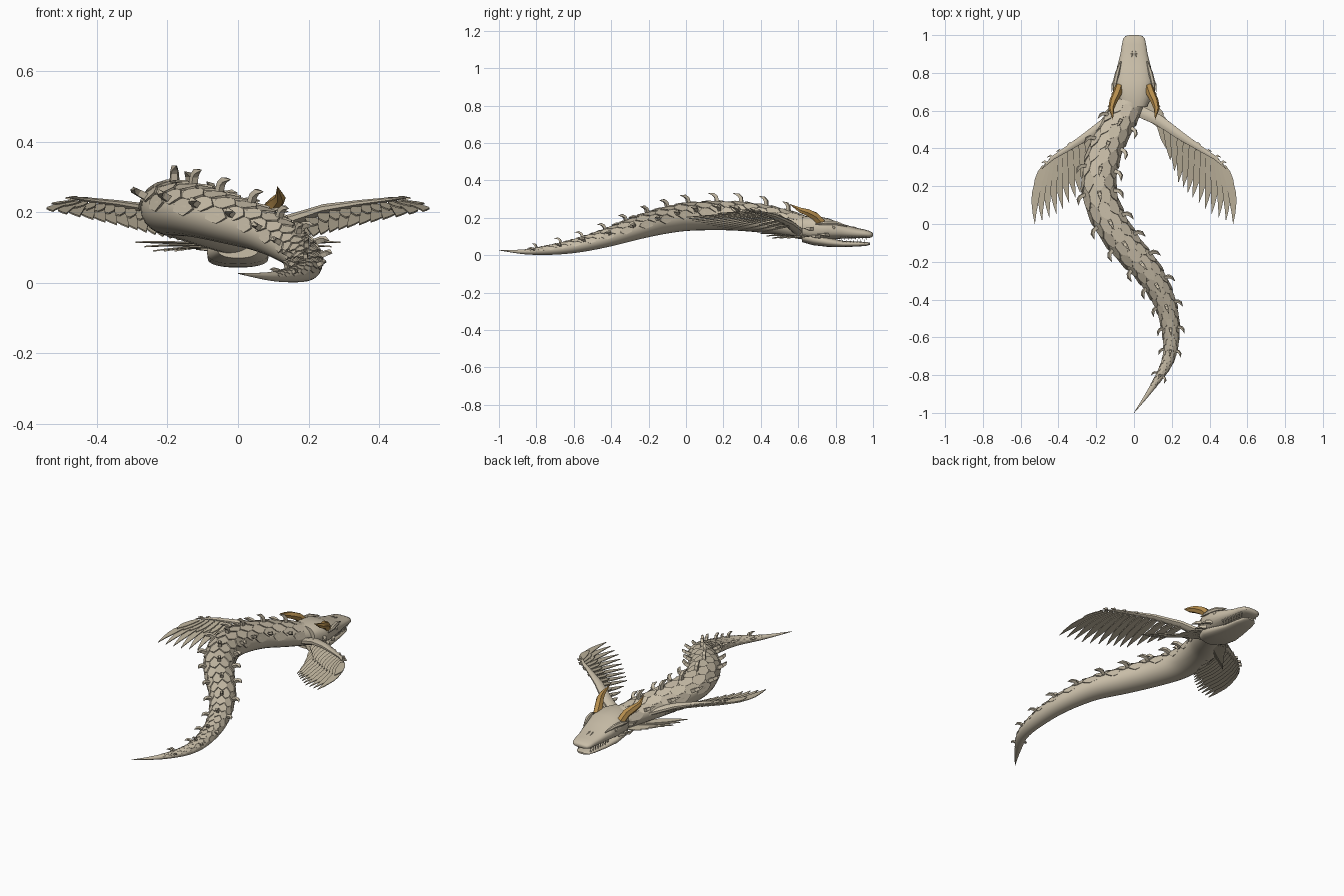
import bpy, bmesh, math
from mathutils import Vector

cube = bpy.data.objects.get("Cube")
if cube:
    bpy.data.objects.remove(cube, do_unlink=True)


def material(name, rgb):
    m = bpy.data.materials.new(name)
    m.use_nodes = True
    m.diffuse_color = (*rgb, 1)
    m.node_tree.nodes["Principled BSDF"].inputs["Base Color"].default_value = (*rgb, 1)
    return m


HIDE = material("pale hide", (.58, .51, .39))
PLUME = material("feather tan", (.53, .465, .345))
GOLD = material("horn gold", (.47, .27, .075))
IVORY = material("tooth ivory", (.66, .6, .47))
Z = Vector((0, 0, 1))
X = Vector((1, 0, 0))


def loft(bm, rings):
    """Skin a list of rings and cap both ends."""
    vs = [[bm.verts.new(p) for p in ring] for ring in rings]
    n = len(vs[0])
    for a, b in zip(vs, vs[1:]):
        for i in range(n):
            j = (i + 1) % n
            bm.faces.new((a[i], a[j], b[j], b[i]))
    bm.faces.new(vs[0])
    bm.faces.new(vs[-1])


def tube(bm, pts, radii, n, ref, flat=1):
    """Sweep a round or flattened section along points."""
    pts = [Vector(p) for p in pts]
    rings = []
    for k, (p, r) in enumerate(zip(pts, radii)):
        t = pts[min(k + 1, len(pts) - 1)] - pts[max(k - 1, 0)]
        u = t.cross(ref).normalized()
        v = u.cross(t).normalized() * flat
        angles = [math.tau * (i + .5) / n for i in range(n)]
        rings.append([p + (u * math.cos(a) + v * math.sin(a)) * r for a in angles])
    loft(bm, rings)


def finish(bm, name, mat, smooth=False):
    bmesh.ops.recalc_face_normals(bm, faces=bm.faces)
    mesh = bpy.data.meshes.new(name)
    bm.to_mesh(mesh)
    bm.free()
    mesh.materials.append(mat)
    ob = bpy.data.objects.new(name, mesh)
    bpy.context.collection.objects.link(ob)
    if smooth:
        bpy.ops.object.select_all(action="DESELECT")
        ob.select_set(True)
        bpy.context.view_layer.objects.active = ob
        bpy.ops.object.shade_smooth_by_angle(angle=math.radians(40))


# Spine path from neck to tail: x, y, z, radius
SPINE = [Vector(p) for p in (
    (0, .68, .135, .07), (-.07, .55, .165, .081), (-.14, .42, .192, .087),
    (-.18, .28, .207, .09), (-.18, .15, .21, .09), (-.12, 0, .203, .087),
    (-.03, -.13, .18, .081), (.08, -.26, .145, .072), (.165, -.42, .093, .058),
    (.195, -.58, .052, .045), (.18, -.72, .029, .032), (.1, -.86, .018, .016),
    (0, -1, .026, .001))]


def at(t):
    i = max(0, min(int(t), len(SPINE) - 2))
    f = t - i
    p0, p1, p2, p3 = [SPINE[max(0, min(i + k, len(SPINE) - 1))] for k in (-1, 0, 1, 2)]
    return (p1 * 2 + (p2 - p0) * f + (p0 * 2 - p1 * 5 + p2 * 4 - p3) * f ** 2
            + (p1 * 3 - p0 - p2 * 3 + p3) * f ** 3) / 2


def speed(t):
    return (at(t + .01) - at(t)).to_3d().length * 100


def frame(t):
    p = at(t)
    d = at(min(t + .02, 12)) - at(max(t - .02, 0))
    d = d.to_3d().normalized()
    side = d.cross(Z).normalized()
    return p.to_3d(), p.w, d, side, side.cross(d)


def surf(t, a, off=0):
    p, r, d, side, up = frame(t)
    return p + side * math.sin(a) * (r + off) + up * math.cos(a) * (r * .85 + off)


# Body
bm = bmesh.new()
loft(bm, [[surf(k / 6, math.tau * i / 24) for i in range(24)] for k in range(73)])
finish(bm, "body", HIDE, True)

# Broad, thin overlapping scales over the back and flanks
bm = bmesh.new()
OUTLINE = ((-.5, -.4, 0), (-.5, 0, .3), (-.5, .4, 0), (.2, .54, .6), (.5, .3, .9),
           (.75, 0, 1), (.5, -.3, .9), (.2, -.54, .6))
WIDE = math.radians(37)
t, row = .72, 0
while at(t).w > .016:
    r = at(t).w
    dt = .8 * r / speed(t)
    for k in range(-2, 4 - row % 2 - 1):
        a = (k + .5 * (row % 2)) * WIDE
        loft(bm, [[surf(t + u * dt, a + w * WIDE, (.085 * h - sink) * r)
                   for u, w, h in OUTLINE] for sink in (.1, 0)])
    t += dt
    row += 1
finish(bm, "body_scales", HIDE)

# Three rows of hooked spines, evenly spaced
bm = bmesh.new()
t = 1.1
while at(t).w > .02:
    p, r, d, side, up = frame(t)
    size = .4 + .6 * r / .09
    for a in (-1.1, 0, 1.1):
        n = (side * math.sin(a) + up * math.cos(a)).normalized()
        base = surf(t, a, -.005)
        pts = [base + (n * h + d * b) * size
               for h, b in ((0, 0), (.03, .006), (.044, .02), (.05, .05))]
        tube(bm, pts, [w * size for w in (.014, .013, .011, .001)], 4, d.cross(n))
    t += .135 / speed(t)
finish(bm, "back_spines", HIDE)


# Head: sections as y, half width, bottom, top
def head_part(name, sections):
    bm = bmesh.new()
    rings = []
    for y, w, low, high in sections:
        ring = []
        for i in range(24):
            c, s = math.cos(math.tau * i / 24), math.sin(math.tau * i / 24)
            ring.append((w * math.copysign(abs(c) ** .8, c), y,
                         (low + high) / 2 + (high - low) / 2 * math.copysign(abs(s) ** .8, s)))
        rings.append(ring)
    loft(bm, rings)
    finish(bm, name, HIDE, True)


head_part("skull", ((.62, .07, .09, .205), (.68, .098, .075, .212), (.76, .104, .083, .197),
                    (.83, .09, .088, .17), (.9, .072, .09, .148), (.95, .064, .092, .138),
                    (.98, .058, .092, .13), (.995, .046, .097, .122), (1, .024, .104, .116)))
head_part("lower_jaw", ((.62, .06, .07, .13), (.68, .088, .053, .12), (.76, .086, .044, .095),
                        (.84, .068, .043, .076), (.92, .054, .046, .073), (.965, .043, .05, .07),
                        (.985, .022, .056, .066)))

# Teeth, horns, brows, cheek spikes, eyes and nostrils on both sides
teeth, horns, ridges = bmesh.new(), bmesh.new(), bmesh.new()
for s in (1, -1):
    for k in range(8):
        y = .83 + .019 * k
        x = s * (.07 - .003 * k)
        tube(teeth, ((x, y, .1), (x * .95, y, .082)), (.005, .001), 4, X)
        tube(teeth, ((x * .82, y - .01, .066), (x * .82, y - .01, .083)), (.004, .001), 4, X)
    tube(horns, ((s * .078, .725, .172), (s * .09, .69, .208), (s * .11, .65, .228),
                 (s * .12, .61, .241), (s * .112, .555, .272)),
         (.024, .024, .021, .015, .001), 6, X)
    tube(ridges, ((s * .07, .86, .155), (s * .088, .8, .172), (s * .1, .75, .172),
                  (s * .11, .69, .165)), (.004, .012, .013, .002), 6, X)
    for y, z in ((.76, .11), (.71, .1), (.68, .14)):
        tube(ridges, ((s * .085, y, z), (s * .112, y - .02, z), (s * .118, y - .06, z + .005)),
             (.014, .01, .001), 4, Z)
    # Hooded eye and nostril rim
    tube(ridges, ((s * .08, .79, .148), (s * .096, .79, .15), (s * .1, .79, .15)),
         (.011, .01, .004), 8, Z)
    tube(ridges, ((s * .01, .88, .152), (s * .01, .9, .148), (s * .012, .92, .142)),
         (.002, .005, .002), 6, X)
finish(teeth, "teeth", IVORY)
finish(horns, "horns", GOLD, True)
finish(ridges, "brows_and_cheek_spikes", HIDE)


def along(path, f):
    f = min(f, .9999) * (len(path) - 1)
    return path[int(f)].lerp(path[int(f) + 1], f % 1)


# Wings: tapered arm, long flight feathers, coverts and a lower shoulder fan
ARM = [Vector(p) for p in ((0, .61, .12), (.13, .55, .17), (.25, .465, .21),
                           (.35, .4, .226), (.43, .35, .236), (.49, .29, .243))]
TIPS = [Vector(p) for p in ((.17, .4, .122), (.235, .22, .137), (.31, .14, .157),
                            (.41, .05, .18), (.525, 0, .203))]
FAN = [Vector(p) for p in ((.14, .62, .095), (.18, .54, .09), (.24, .46, .09), (.29, .4, .115))]
BLADE = ((0, .6), (.25, .95), (.5, 1), (.65, .9), (.85, .45), (1, .03))


def feather(bm, root, mid, tip, half, roll, s):
    rings = []
    for u, w in BLADE:
        p = root * (1 - u) ** 2 + mid * (2 * u * (1 - u)) + tip * u ** 2
        d = (mid - root) * (1 - u) + (tip - mid) * u
        side = (d.cross(Z).normalized() + Z * roll) * half * w
        th = Z * .002
        ring = (p + side + th, p - side + th, p - side - th, p + side - th)
        rings.append([(q.x * s, q.y, q.z) for q in ring])
    loft(bm, rings)


for s, label in ((1, "left"), (-1, "right")):
    arm, feathers, coverts, fan = [bmesh.new() for _ in range(4)]
    tube(arm, [(p.x * s, p.y, p.z) for p in ARM], (.034, .031, .024, .016, .011, .001),
         8, Z, .6)
    # Small hooked plates on the hand's leading edge
    for f in (.55, .68, .8, .9):
        p = along(ARM, f)
        tube(arm, [((p.x + a) * s, p.y + b, p.z) for a, b in ((0, 0), (.014, .012), (.03, .003))],
             (.01, .008, .001), 4, Z)
    for k in range(13):
        f = k / 12
        root = along(ARM, .2 + .75 * f) - Z * .016
        tip = along(TIPS, f)
        mid = root.lerp(tip, .5) + Vector((.01 + .027 * f, .03 * f, .002))
        feather(feathers, root, mid, tip, .021, .05, s)
        # Coverts sit just above the flight feathers
        lift = Z * .007
        feather(coverts, root + lift, root.lerp(mid, .6) + lift,
                root.lerp(mid, .5).lerp(mid.lerp(tip, .5), .5) + lift, .021, .05, s)
    for k in range(7):
        tip = along(FAN, k / 6)
        root = Vector((.03, .65 - .008 * k, .1))
        feather(fan, root, root.lerp(tip, .5) + Vector((.01, .01, .01)), tip, .02, .1, s)
    finish(arm, label + "_wing_arm", HIDE, True)
    finish(feathers, label + "_flight_feathers", PLUME)
    finish(coverts, label + "_wing_coverts", PLUME)
    finish(fan, label + "_shoulder_fan", PLUME)
